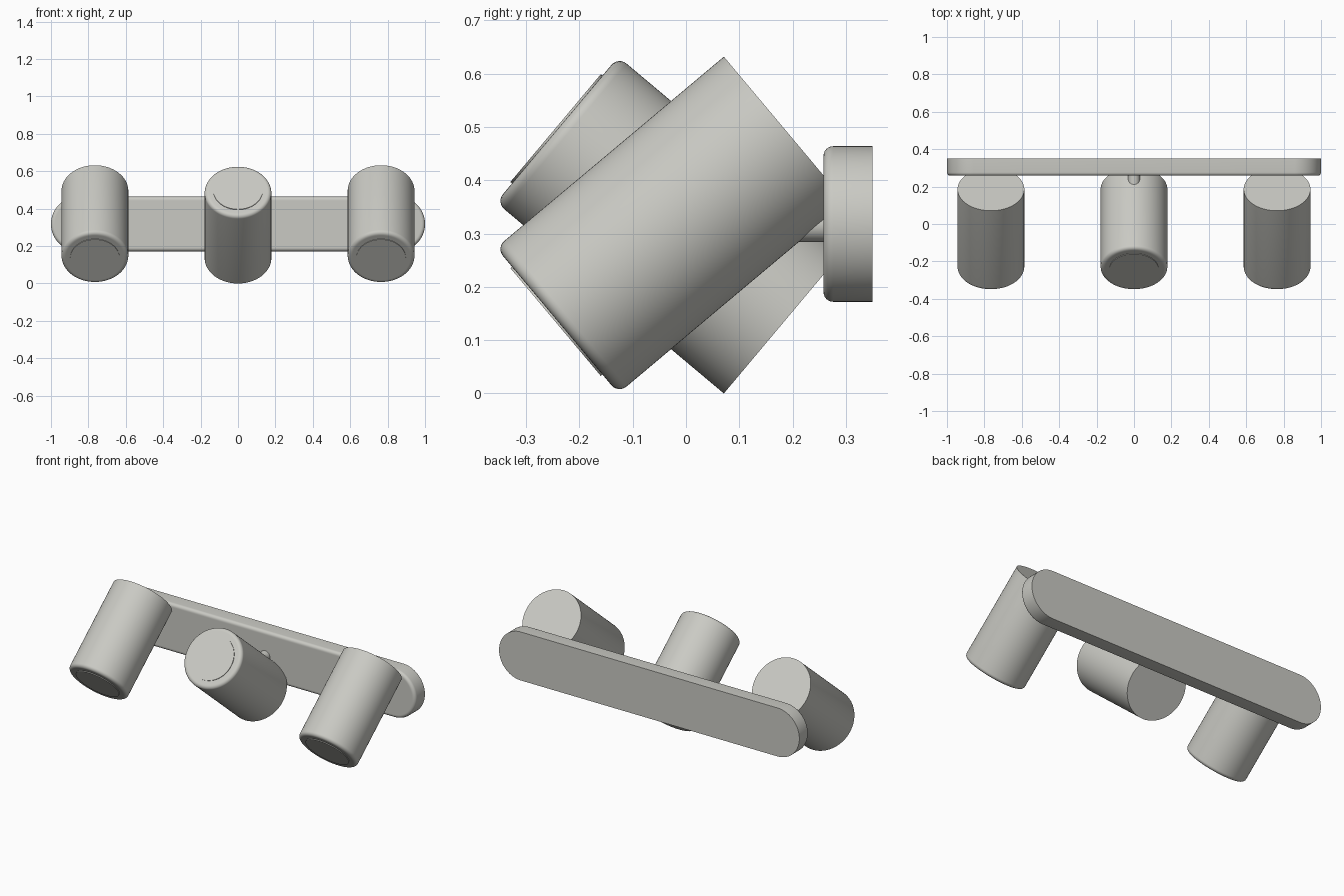
import bpy
import bmesh
from math import sin, cos, pi, radians

cube = bpy.data.objects.get("Cube")
if cube:
    bpy.data.objects.remove(cube, do_unlink=True)

metal = bpy.data.materials.new("satin_grey")
metal.use_nodes = True
grey = (0.59, 0.59, 0.55, 1)
metal.diffuse_color = grey
metal.node_tree.nodes["Principled BSDF"].inputs["Base Color"].default_value = grey

SIDES = 96
CENTRE_Z = 0.316
PIVOT_Y = -0.028
TILT = radians(40)


def loft(name, profile, half=0.0):
    """Skin round (or stadium, if half > 0) rings given as (y, radius)."""
    bm = bmesh.new()
    rings = []
    for y, r in profile:
        ring = []
        for i in range(SIDES):
            a = (i + 0.5) * 2 * pi / SIDES
            shift = half if cos(a) > 0 else -half
            ring.append(bm.verts.new((r * cos(a) + shift, y, r * sin(a))))
        rings.append(ring)
    for low, high in zip(rings, rings[1:]):
        for i in range(SIDES):
            j = (i + 1) % SIDES
            bm.faces.new((low[i], low[j], high[j], high[i]))
    bm.faces.new(rings[0])
    bm.faces.new(rings[-1])
    bmesh.ops.recalc_face_normals(bm, faces=bm.faces)
    mesh = bpy.data.meshes.new(name)
    bm.to_mesh(mesh)
    bm.free()
    mesh.shade_smooth()
    mesh.set_sharp_from_angle(angle=radians(30))
    mesh.materials.append(metal)
    obj = bpy.data.objects.new(name, mesh)
    bpy.context.collection.objects.link(obj)
    return obj


def fillet(front, radius, size, steps=6):
    """Rounded front edge, ending in a narrow flat support ring."""
    points = []
    for k in range(steps + 1):
        a = k / steps * pi / 2
        points.append((front + size * (1 - sin(a)), radius - size * (1 - cos(a))))
    return points + [(front, radius - size - 0.004)]


# Wall plate
plate = loft("wall_plate", [(0.35, 0.146)] + fillet(0.258, 0.146, 0.018), half=0.854)
plate.location.z = CENTRE_Z + 0.002

# Spot heads with slightly raised lenses, each on a short stem
LENGTH, RADIUS, LENS = 0.558, 0.1785, 0.132
head_profile = ([(LENGTH / 2, RADIUS)] + fillet(-LENGTH / 2, RADIUS, 0.02)
                + [(-LENGTH / 2, LENS), (-LENGTH / 2 - 0.004, LENS)])
for side, x, tilt in (("right", -0.765, TILT), ("middle", 0, -TILT), ("left", 0.765, TILT)):
    head = loft(side + "_spot_head", head_profile)
    head.location = (x, PIVOT_Y, CENTRE_Z)
    head.rotation_euler.x = tilt
    stem = loft(side + "_stem", [(0.27, 0.032), (PIVOT_Y, 0.032)])
    stem.location = (x, 0, CENTRE_Z)
